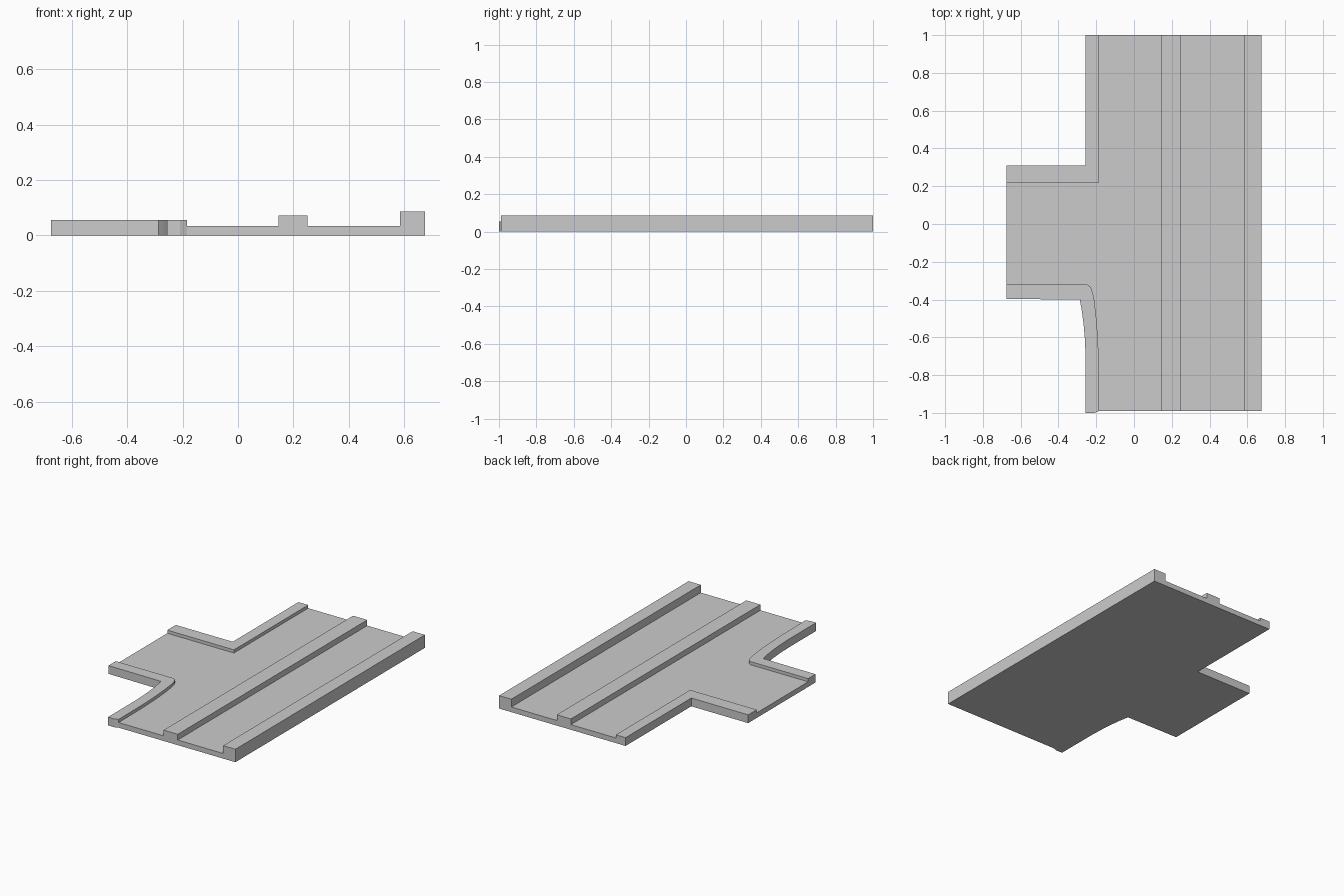
import bpy

if "Cube" in bpy.data.objects:
    bpy.data.objects.remove(bpy.data.objects["Cube"])

ROAD, KERB, MEDIAN, BARRIER = 0.034, 0.055, 0.072, 0.086
LEFT, RIGHT, FRONT, BACK = -0.674, 0.674, -0.99, 1.0


def slab(name, outline, top, shared=()):
    """Raise a counter-clockwise outline; shared edges stop at the road surface."""
    verts, faces, index = [], [], {}

    def vert(p, z):
        key = (p[0], p[1], z)
        if key not in index:
            index[key] = len(verts)
            verts.append(key)
        return index[key]

    faces.append([vert(p, top) for p in outline])
    faces.append([vert(p, 0.0) for p in reversed(outline)])
    for i, p in enumerate(outline):
        q = outline[(i + 1) % len(outline)]
        low = ROAD if i in shared else 0.0
        if low < top:
            faces.append([vert(p, low), vert(q, low), vert(q, top), vert(p, top)])
    mesh = bpy.data.meshes.new(name)
    mesh.from_pydata(verts, [], faces)
    mesh.update()
    obj = bpy.data.objects.new(name, mesh)
    bpy.context.collection.objects.link(obj)
    return obj


def strip(name, x0, x1, top, shared):
    slab(name, [(x0, FRONT), (x1, FRONT), (x1, BACK), (x0, BACK)], top, shared)


# Edges where the kerbs meet the road
north_inner = [(LEFT, 0.22), (-0.184, 0.22), (-0.184, BACK)]
south_inner = [(-0.184, FRONT), (-0.187, -0.70), (-0.193, -0.58), (-0.201, -0.48),
               (-0.212, -0.39), (-0.224, -0.345), (-0.235, -0.328), (-0.25, -0.32),
               (LEFT, -0.32)]

# Kerbs around the side road
slab("north_kerb", north_inner + [(-0.256, BACK), (-0.256, 0.31), (LEFT, 0.31)],
     KERB, range(len(north_inner) - 1))
slab("south_kerb", south_inner + [(LEFT, -0.397), (-0.287, -0.40), (-0.276, -0.46),
     (-0.267, -0.53), (-0.260, -0.61), (-0.256, -0.71), (-0.256, -1.0), (-0.21, -1.0)],
     KERB, range(len(south_inner) - 1))

# Near lane with the side road branching off
n, s = len(north_inner), len(south_inner)
open_ends = {1, 1 + n, 1 + n + s}
lane = [(0.146, FRONT), (0.146, BACK)] + north_inner[::-1] + south_inner[::-1]
slab("junction_lane", lane, ROAD, set(range(len(lane))) - open_ends)

# Median, far lane and outer barrier
strip("median", 0.146, 0.25, MEDIAN, {1, 3})
strip("far_lane", 0.25, 0.584, ROAD, {1, 3})
strip("outer_barrier", 0.584, RIGHT, BARRIER, {3})
